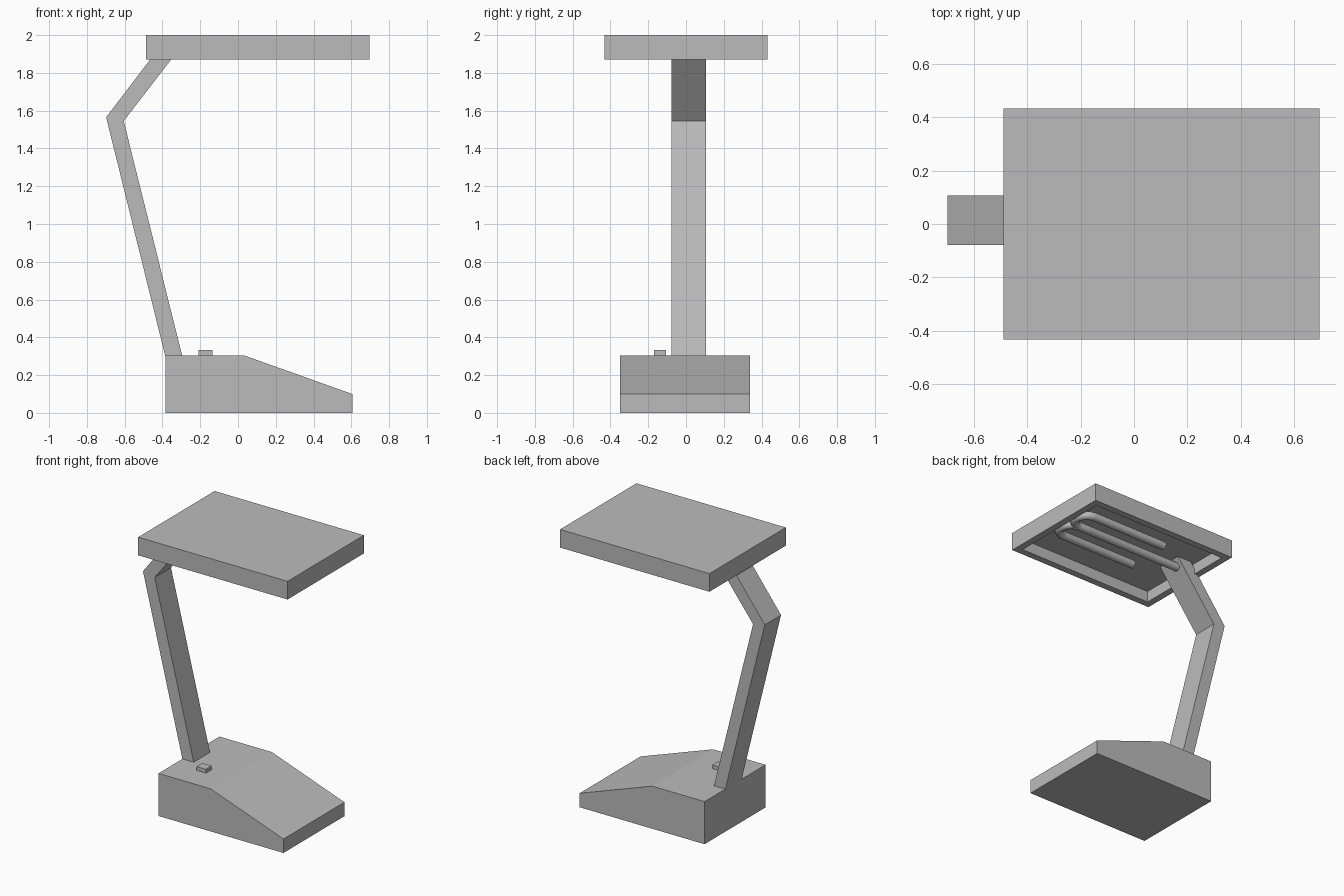
import bpy, bmesh, math
from mathutils import Vector

cube = bpy.data.objects.get("Cube")
if cube:
    bpy.data.objects.remove(cube, do_unlink=True)

grey = bpy.data.materials.new("plain grey")
grey.use_nodes = True
COLOUR = (0.5, 0.5, 0.5, 1)
grey.diffuse_color = COLOUR
grey.node_tree.nodes["Principled BSDF"].inputs["Base Color"].default_value = COLOUR


def finish(name, bm):
    bmesh.ops.recalc_face_normals(bm, faces=bm.faces)
    mesh = bpy.data.meshes.new(name)
    bm.to_mesh(mesh)
    bm.free()
    mesh.materials.append(grey)
    obj = bpy.data.objects.new(name, mesh)
    bpy.context.collection.objects.link(obj)
    return obj


def side_profile(name, points, y0, y1):
    """Extrude an x-z outline from y0 to y1."""
    bm = bmesh.new()
    face = bm.faces.new([bm.verts.new((x, y0, z)) for x, z in points])
    new = bmesh.ops.extrude_face_region(bm, geom=[face])["geom"]
    verts = [v for v in new if isinstance(v, bmesh.types.BMVert)]
    bmesh.ops.translate(bm, verts=verts, vec=(0, y1 - y0, 0))
    return finish(name, bm)


def rectangle(x0, x1, z0, z1):
    return [(x0, z0), (x1, z0), (x1, z1), (x0, z1)]


def tube(name, points, radius):
    curve = bpy.data.curves.new(name, "CURVE")
    curve.dimensions = "3D"
    curve.bevel_depth = radius
    curve.bevel_resolution = 3
    curve.use_fill_caps = True
    spline = curve.splines.new("POLY")
    spline.points.add(len(points) - 1)
    for p, co in zip(spline.points, points):
        p.co = (*co, 1)
    curve.materials.append(grey)
    obj = bpy.data.objects.new(name, curve)
    bpy.context.collection.objects.link(obj)
    bpy.ops.object.select_all(action="DESELECT")
    obj.select_set(True)
    bpy.context.view_layer.objects.active = obj
    bpy.ops.object.convert(target="MESH")
    bpy.ops.object.shade_smooth_by_angle(angle=math.radians(50))


# Wedge base and its switch
side_profile("base", [(-0.385, 0), (0.605, 0), (0.605, 0.1), (0.03, 0.305), (-0.385, 0.305)], -0.35, 0.34)
side_profile("switch", rectangle(-0.21, -0.135, 0.3, 0.332), -0.17, -0.105)

# Bent arm, running up into the shade
side_profile("arm", [(-0.385, 0.3), (-0.295, 0.3), (-0.605, 1.545), (-0.293, 1.95),
                     (-0.405, 1.95), (-0.698, 1.565)], -0.078, 0.106)

# Shade: a slab with its underside inset and pushed up
shade = side_profile("shade", rectangle(-0.488, 0.695, 1.87, 2.0), -0.432, 0.432)
bm = bmesh.new()
bm.from_mesh(shade.data)
under = min(bm.faces, key=lambda f: f.calc_center_median().z)
bmesh.ops.inset_region(bm, faces=[under], thickness=0.07)
lifted = bmesh.ops.extrude_discrete_faces(bm, faces=[under])["faces"][0]
bmesh.ops.translate(bm, verts=lifted.verts, vec=(0, 0, 0.08))
bm.to_mesh(shade.data)
bm.free()

# Lamp tubes: a long middle leg with a bend to a short leg on either side
MID, GAP, HEIGHT, BEND_X = 0.05, 0.16, 1.905, 0.52
for name, side, start in (("back_lamp_tube", 1, -0.33), ("front_lamp_tube", -1, 0.45)):
    path = [(start, MID, HEIGHT)]
    for i in range(13):
        a = math.pi * i / 12
        path.append((BEND_X + GAP / 2 * math.sin(a),
                     MID + side * GAP / 2 * (1 - math.cos(a)), HEIGHT))
    path.append((-0.08, MID + side * GAP, HEIGHT))
    tube(name, path, 0.03)
